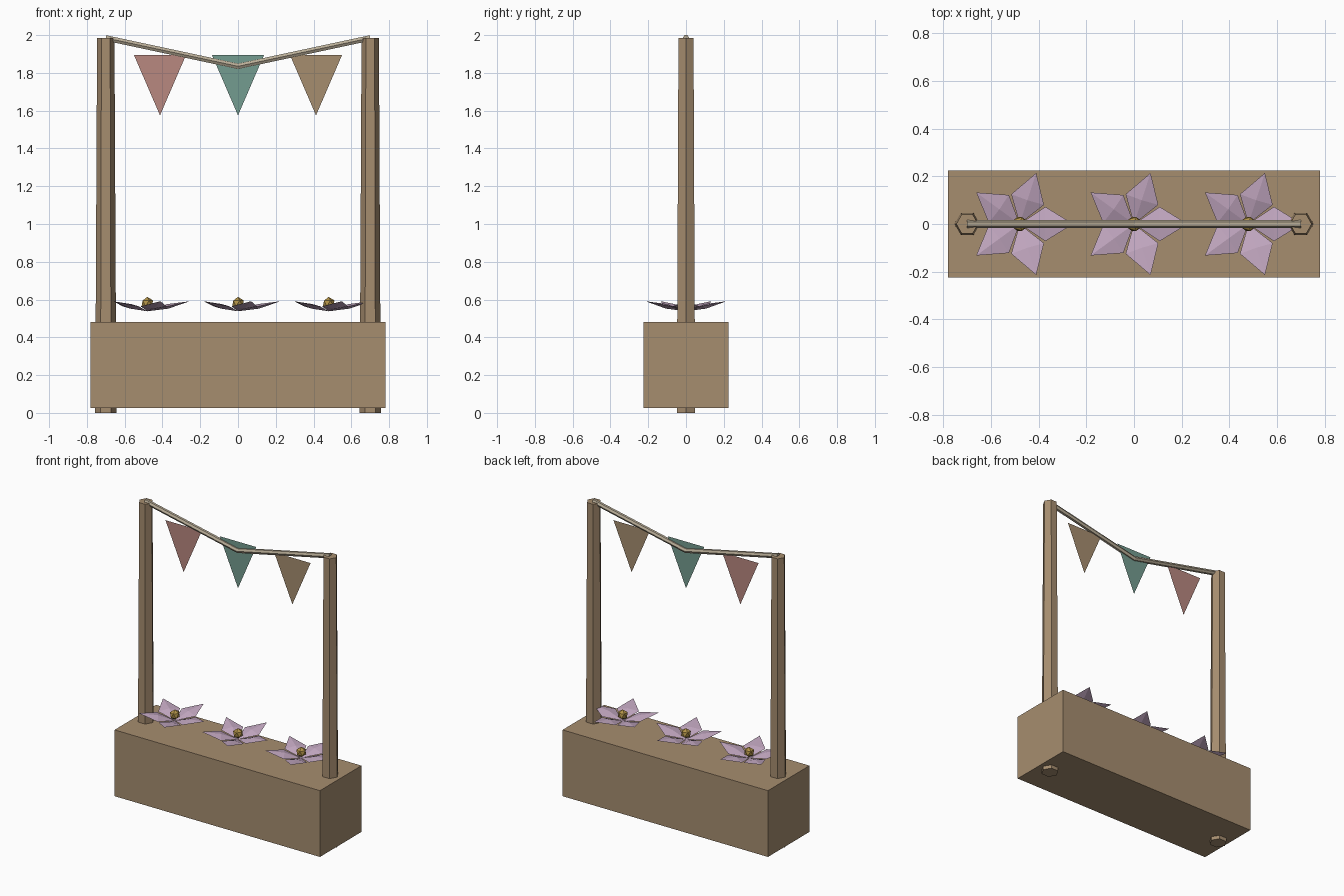
import bpy, bmesh, math
from mathutils import Matrix, Vector

if "Cube" in bpy.data.objects:
    bpy.data.objects.remove(bpy.data.objects["Cube"])


def material(name, rgb):
    m = bpy.data.materials.new(name)
    m.diffuse_color = [(c / 255 / 12.92 if c < 11 else ((c / 255 + 0.055) / 1.055) ** 2.4) for c in rgb] + [1]
    m.use_nodes = True
    m.node_tree.nodes["Principled BSDF"].inputs["Base Color"].default_value = m.diffuse_color
    return m


WOOD = material("tan wood", (166, 141, 111))
ROPE = material("pale rope", (184, 172, 150))
PINK = material("dusty pink", (184, 136, 128))
TEAL = material("muted teal", (116, 156, 144))
LILAC = material("lilac", (194, 167, 192))
GOLD = material("gold", (178, 147, 72))


def finish(bm, name, mat):
    bmesh.ops.recalc_face_normals(bm, faces=bm.faces)
    return add(bm, name, mat)


def add(bm, name, mat):
    mesh = bpy.data.meshes.new(name)
    bm.to_mesh(mesh)
    bm.free()
    mesh.materials.append(mat)
    ob = bpy.data.objects.new(name, mesh)
    bpy.context.collection.objects.link(ob)
    return ob


# Planter box
bm = bmesh.new()
bmesh.ops.create_cube(bm, size=1, matrix=Matrix.Translation((0, 0, 0.2525)) @ Matrix.Diagonal((1.56, 0.45, 0.455, 1)))
finish(bm, "planter_box", WOOD)

# Tapered hexagonal posts
for side, x in (("left", -0.70), ("right", 0.70)):
    bm = bmesh.new()
    rings = [[bm.verts.new((x + r * math.cos(i * math.pi / 3), r * math.sin(i * math.pi / 3), z)) for i in range(6)]
             for r, z in ((0.056, 0), (0.046, 1.985))]
    for i in range(6):
        j = (i + 1) % 6
        bm.faces.new((rings[0][i], rings[0][j], rings[1][j], rings[1][i]))
    for ring in rings:
        bm.faces.new(ring)
    finish(bm, side + "_post", WOOD)

# Sagging rope, hexagonal in section
bm = bmesh.new()
rings = [[bm.verts.new((x, 0.017 * math.cos(i * math.pi / 3), z + 0.017 * math.sin(i * math.pi / 3))) for i in range(6)]
         for x, z in ((-0.7, 1.985), (0, 1.835), (0.7, 1.985))]
for a, b in zip(rings, rings[1:]):
    for i in range(6):
        j = (i + 1) % 6
        bm.faces.new((a[i], a[j], b[j], b[i]))
bm.faces.new(rings[0])
bm.faces.new(rings[-1])
finish(bm, "rope", ROPE)

# Flat triangular flags
for name, x, mat in (("left_flag", -0.413, PINK), ("middle_flag", 0, TEAL), ("right_flag", 0.413, WOOD)):
    bm = bmesh.new()
    bm.faces.new([bm.verts.new((x + dx, 0, z)) for dx, z in ((-0.138, 1.895), (0, 1.575), (0.138, 1.895))])
    add(bm, name, mat)

# Flowers: five upturned faceted petals around a round centre
for n, x in enumerate((-0.48, 0, 0.48), 1):
    bm = bmesh.new()
    for k in range(5):
        turn = Matrix.Translation((x, 0, 0.538)) @ Matrix.Rotation(math.radians(72 * k), 4, 'Z')
        base, tip, left, right, top, low = [
            bm.verts.new(turn @ Vector(p)) for p in
            ((0, 0, 0), (0.225, 0, 0.053), (0.108, 0.072, 0.026), (0.108, -0.072, 0.026),
             (0.105, 0, 0.038), (0.111, 0, 0.014))]
        loop = (base, right, tip, left)
        for i in range(4):
            a, b = loop[i], loop[(i + 1) % 4]
            bm.faces.new((a, b, top))
            bm.faces.new((b, a, low))
    finish(bm, "flower_petals_%d" % n, LILAC)
    bm = bmesh.new()
    bmesh.ops.create_icosphere(bm, subdivisions=1, radius=0.034, matrix=Matrix.Translation((x, 0, 0.58)))
    finish(bm, "flower_centre_%d" % n, GOLD)
